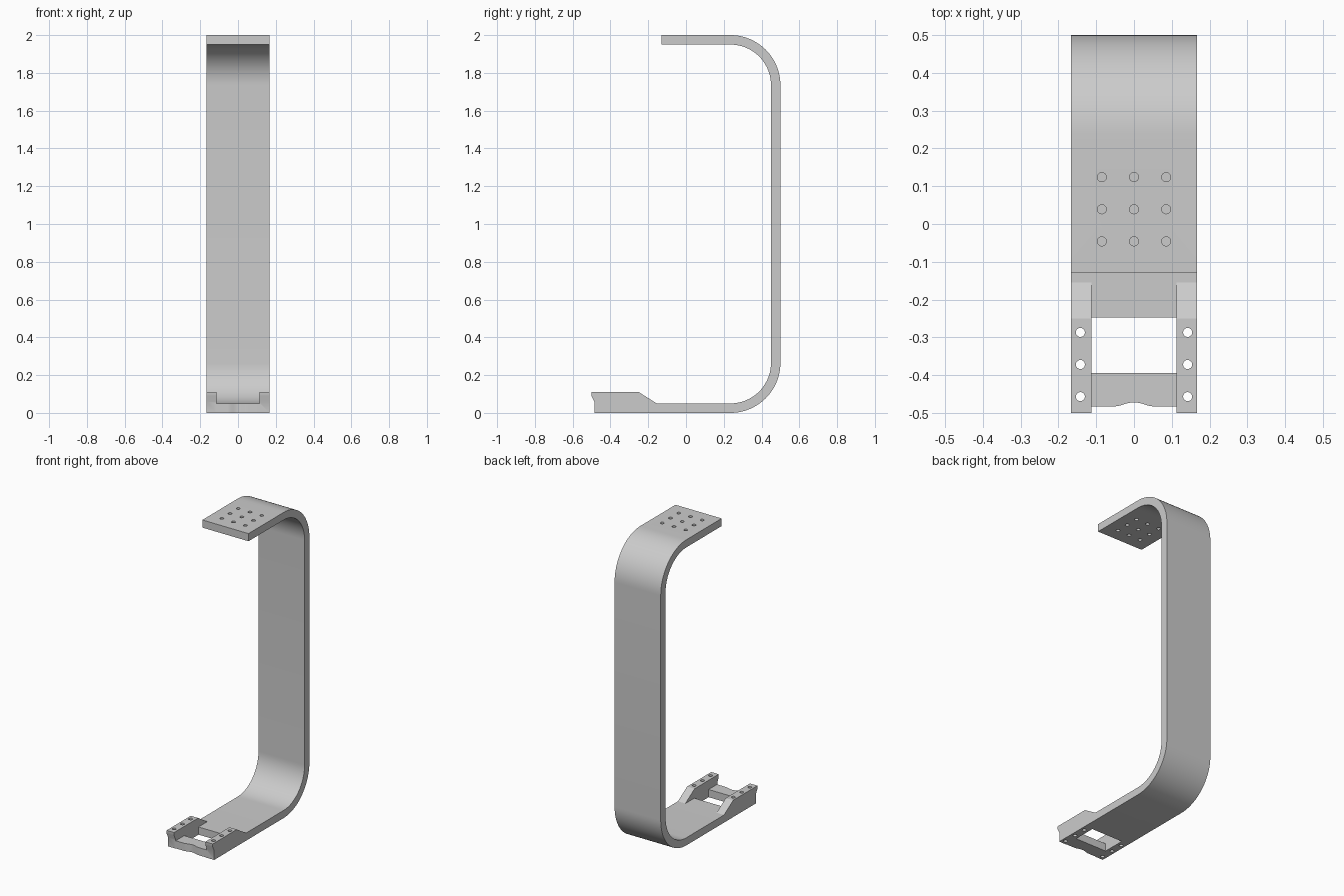
import bpy, bmesh, math
from mathutils import Vector

cube = bpy.data.objects.get("Cube")
if cube:
    bpy.data.objects.remove(cube, do_unlink=True)

HALF_W = 0.167      # half width of the band
THICK = 0.05        # band thickness
RAIL_IN = 0.113     # inner side of the rails
R_OUT = 0.265       # outer bend radius
HOLE_R = 0.012

grey = bpy.data.materials.new("plain grey")
grey.use_nodes = True
colour = (0.6, 0.6, 0.6, 1)
grey.diffuse_color = colour
grey.node_tree.nodes["Principled BSDF"].inputs["Base Color"].default_value = colour


def prism(name, outline, offset):
    """Solid made by extruding a closed outline along a vector."""
    bm = bmesh.new()
    face = bm.faces.new([bm.verts.new(p) for p in outline])
    ext = bmesh.ops.extrude_face_region(bm, geom=[face])
    moved = [g for g in ext["geom"] if isinstance(g, bmesh.types.BMVert)]
    bmesh.ops.translate(bm, verts=moved, vec=Vector(offset))
    bmesh.ops.recalc_face_normals(bm, faces=bm.faces)
    mesh = bpy.data.meshes.new(name)
    bm.to_mesh(mesh)
    bm.free()
    obj = bpy.data.objects.new(name, mesh)
    bpy.context.collection.objects.link(obj)
    mesh.materials.append(grey)
    return obj


def box(name, x, y0, y1, z0, z1):
    return prism(name, [(-x, y0, z0), (x, y0, z0), (x, y1, z0), (-x, y1, z0)], (0, 0, z1 - z0))


def pin(x, y, z0, z1):
    ring = [math.tau * i / 24 for i in range(24)]
    return prism("hole_cutter", [(x + HOLE_R * math.cos(a), y + HOLE_R * math.sin(a), z0)
                                 for a in ring], (0, 0, z1 - z0))


def cut(target, cutter):
    mod = target.modifiers.new("cut", "BOOLEAN")
    mod.operation, mod.solver, mod.object = "DIFFERENCE", "EXACT", cutter
    bpy.context.view_layer.objects.active = target
    bpy.ops.object.modifier_apply(modifier=mod.name)
    bpy.data.objects.remove(cutter, do_unlink=True)


def bend(radius, z, start, end, steps=20):
    """Quarter bend in the side plane, angles in degrees."""
    angles = [math.radians(start + (end - start) * i / steps) for i in range(steps + 1)]
    cy = 0.5 - R_OUT
    return [(cy + radius * math.cos(a), z + radius * math.sin(a)) for a in angles]


# Side outline: top plate, bends, upright and raised foot
low, high, r_in = R_OUT, 2 - R_OUT, R_OUT - THICK
side = [(-0.13, 2 - THICK), (-0.13, 2)]
side += bend(R_OUT, high, 90, 0) + bend(R_OUT, low, 0, -90)
side += [(-0.485, 0), (-0.485, 0.06), (-0.5, 0.09), (-0.5, 0.11), (-0.25, 0.11), (-0.155, THICK)]
side += bend(r_in, low, -90, 0) + bend(r_in, high, 0, 90)
bracket = prism("curved_bracket", [(-HALF_W, y, z) for y, z in side], (2 * HALF_W, 0, 0))

# Channel between the rails, and the window in its floor
cut(bracket, box("channel_cutter", RAIL_IN, -0.6, -0.155, THICK, 0.3))
cut(bracket, box("window_cutter", RAIL_IN, -0.395, -0.247, -0.1, 0.2))

# Scooped front edge of the crossbar
scoop = [(RAIL_IN, -0.6), (RAIL_IN, -0.483)]
for i in range(17):
    t = 1 - i / 8
    scoop.append((0.055 * t, -0.483 + 0.0055 * (1 + math.cos(math.pi * t))))
scoop += [(-RAIL_IN, -0.483), (-RAIL_IN, -0.6)]
cut(bracket, prism("scoop_cutter", [(x, y, -0.1) for x, y in scoop], (0, 0, 0.3)))

# Screw holes in the rails and the top plate
for row in (-1, 0, 1):
    for x in (-0.142, 0.142):
        cut(bracket, pin(x, -0.372 + 0.085 * row, -0.1, 0.3))
    for col in (-1, 0, 1):
        cut(bracket, pin(0.085 * col, 0.039 + 0.085 * row, 1.8, 2.1))

bpy.ops.object.select_all(action="DESELECT")
bracket.select_set(True)
bpy.context.view_layer.objects.active = bracket
bpy.ops.object.shade_smooth_by_angle(angle=math.radians(30))
